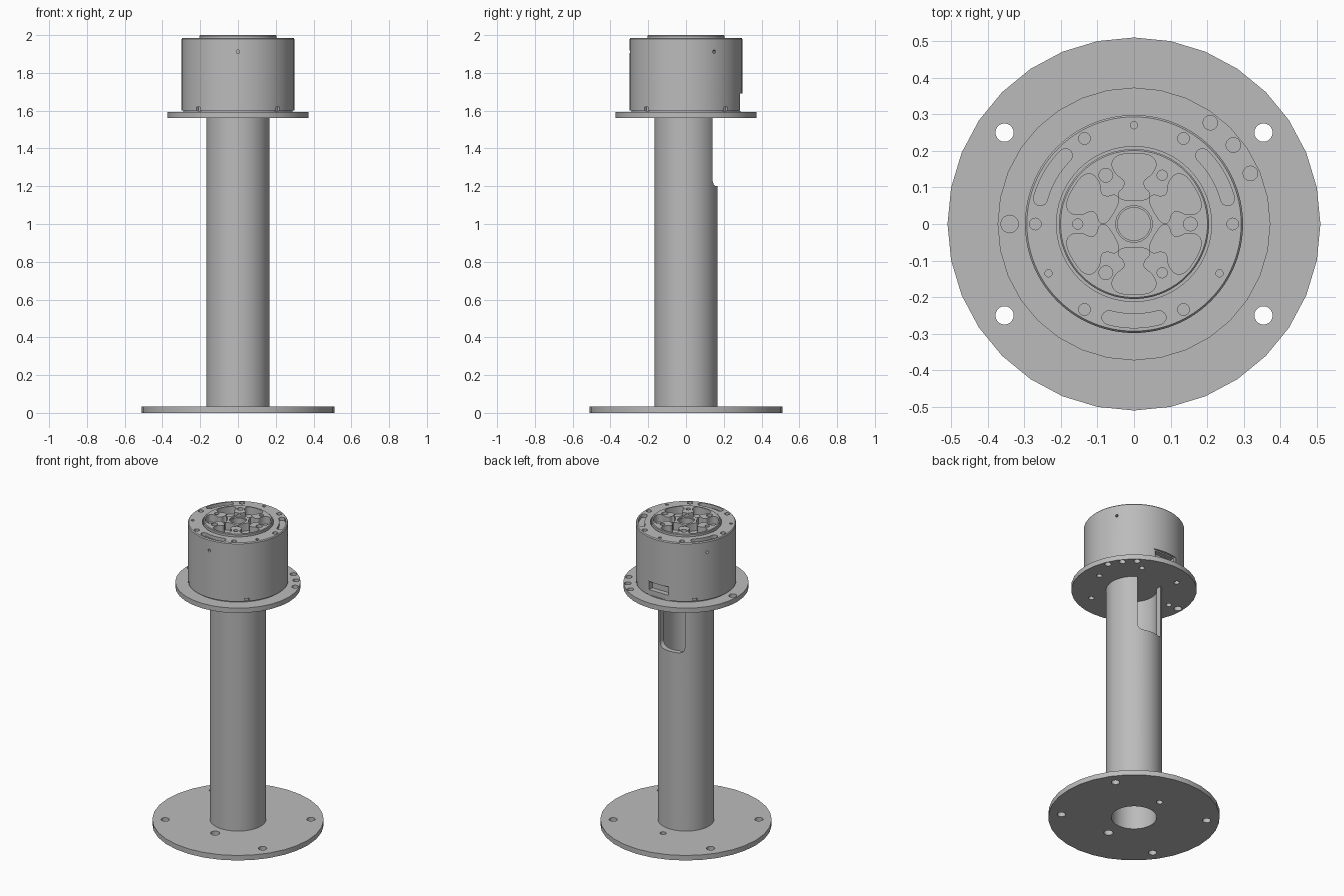
import bpy, bmesh
from math import sin, cos, pi, radians
from mathutils import Matrix

cube = bpy.data.objects.get("Cube")
if cube:
    bpy.data.objects.remove(cube, do_unlink=True)

grey = bpy.data.materials.new("machined grey")
grey.use_nodes = True
colour = (0.5, 0.5, 0.5, 1)
grey.diffuse_color = colour
grey.node_tree.nodes["Principled BSDF"].inputs["Base Color"].default_value = colour


def loft(bm, rings, matrix=None):
    """Solid from stacked rings of points, capped at both ends."""
    loops = [[bm.verts.new(p) for p in ring] for ring in rings]
    n = len(loops[0])
    faces = [bm.faces.new(loops[0][::-1]), bm.faces.new(loops[-1])]
    for low, high in zip(loops, loops[1:]):
        for i in range(n):
            j = (i + 1) % n
            faces.append(bm.faces.new((low[i], low[j], high[j], high[i])))
    bmesh.ops.recalc_face_normals(bm, faces=faces)
    if matrix:
        bmesh.ops.transform(bm, matrix=matrix, verts=[v for loop in loops for v in loop])


def circle(r, n, x=0, y=0):
    return [(x + r * cos(2 * pi * i / n), y + r * sin(2 * pi * i / n)) for i in range(n)]


def lathe(bm, profile, n, matrix=None):
    loft(bm, [[(x, y, z) for x, y in circle(r, n)] for r, z in profile], matrix)


def prism(bm, points, z0, z1, matrix=None):
    loft(bm, [[(x, y, z) for x, y in points] for z in (z0, z1)], matrix)


def rect(x0, x1, y0, y1):
    return [(x0, y0), (x1, y0), (x1, y1), (x0, y1)]


def smooth_loop(points, rounds=2):
    for _ in range(rounds):
        out = []
        for i, (x, y) in enumerate(points):
            u, v = points[(i + 1) % len(points)]
            out += [(x * .75 + u * .25, y * .75 + v * .25), (x * .25 + u * .75, y * .25 + v * .75)]
        points = out
    return points


def polar(r, degrees):
    return r * cos(radians(degrees)), r * sin(radians(degrees))


def arc_slot(r, w, half, mid):
    """Curved slot outline with round ends."""
    steps = [half * (i / 6 - 1) for i in range(13)]
    points = [polar(r + w, mid + a) for a in steps]
    for end, inside in ((half, False), (-half, True)):
        cx, cy = polar(r, mid + end)
        start = mid + end + (180 if inside else 0)
        for k in range(1, 6):
            dx, dy = polar(w, start + k * 30)
            points.append((cx + dx, cy + dy))
        if not inside:
            points += [polar(r - w, mid - a) for a in steps]
    return points


def spin(degrees):
    return Matrix.Rotation(radians(degrees), 4, 'Z')


def make(name, bm):
    mesh = bpy.data.meshes.new(name)
    bm.to_mesh(mesh)
    bm.free()
    mesh.materials.append(grey)
    obj = bpy.data.objects.new(name, mesh)
    bpy.context.scene.collection.objects.link(obj)
    return obj


def turned(name, profile, n):
    bm = bmesh.new()
    lathe(bm, profile, n)
    return make(name, bm)


def cut(obj, bm):
    """Subtract the solids in bm from obj."""
    cutter = make("cutter", bm)
    cutter.hide_render = True
    mod = obj.modifiers.new("cut", 'BOOLEAN')
    mod.operation = 'DIFFERENCE'
    mod.solver = 'EXACT'
    mod.object = cutter
    bpy.context.view_layer.update()
    graph = bpy.context.evaluated_depsgraph_get()
    mesh = bpy.data.meshes.new_from_object(obj.evaluated_get(graph))
    obj.modifiers.clear()
    obj.data = mesh
    bpy.data.objects.remove(cutter, do_unlink=True)


# Base plate with bore, corner holes and two cable holes
base = turned("base_plate", [(.51, 0), (.51, .033)], 32)
bm = bmesh.new()
prism(bm, circle(.135, 48), -.1, .1)
for sx in (-1, 1):
    for sy in (-1, 1):
        prism(bm, circle(.025, 20, sx * .354, sy * .25), -.1, .1)
prism(bm, circle(.028, 20, 0, -.237), -.1, .1)
prism(bm, circle(.019, 20, 0, .237), -.1, .1)
cut(base, bm)

# Hollow column with a rounded opening at the back
column = turned("column_tube", [(.167, .033), (.167, 1.561)], 48)
bm = bmesh.new()
prism(bm, circle(.135, 48), 0, 1.7)
cut(column, bm)
bm = bmesh.new()
r, side, low = .035, .09, 1.2
opening = [(side, 1.7), (-side, 1.7)]
for k in range(7):
    dx, dz = polar(r, 180 + 15 * k)
    opening.append((r - side + dx, low + r + dz))
for k in range(7):
    dx, dz = polar(r, 270 + 15 * k)
    opening.append((side - r + dx, low + r + dz))
loft(bm, [[(x, y, z) for x, z in opening] for y in (.04, .3)])
cut(column, bm)

# Mounting flange
flange = turned("mounting_flange", [(.373, 1.561), (.373, 1.593)], 32)
bm = bmesh.new()
for angle in (53, 38.5, 23.5):
    prism(bm, circle(.02, 20, *polar(.347, angle)), 1.5, 1.7)
prism(bm, circle(.024, 20, -.34, 0), 1.5, 1.7)
for k in range(6):
    prism(bm, circle(.017, 16, *polar(.27, 60 * k)), 1.5, 1.7)
cut(flange, bm)

# Motor housing with a thin recessed foot
housing = turned("motor_housing", [(.288, 1.593), (.288, 1.601), (.298, 1.601),
                                   (.298, 1.98), (.293, 1.986)], 96)
bm = bmesh.new()
prism(bm, circle(.212, 72), 1.93, 2.1)
for k in range(6):
    prism(bm, circle(.016, 16, *polar(.27, 60 * k)), 1.94, 2.1)
for angle in (30, 150, 270):
    prism(bm, arc_slot(.265, .019, 15, angle), 1.965, 2.1)
    # side set screw holes, and face screw holes opposite
    lathe(bm, [(.009, .27), (.009, .4)], 12,
          Matrix.Translation((0, 0, 1.912)) @ spin(angle) @ Matrix.Rotation(pi / 2, 4, 'Y'))
    prism(bm, circle(.01, 12, *polar(.27, angle + 60)), 1.95, 2.1)
for k in range(4):
    prism(bm, rect(.28, .4, -.014, .014), 1.597, 1.62, spin(45 + 90 * k))
prism(bm, rect(-.085, .085, .282, .4), 1.597, 1.69)
cut(housing, bm)

# Connector pocket at the back
bm = bmesh.new()
prism(bm, rect(-.07, .07, .25, .4), 1.63, 1.682)
cut(housing, bm)

# Output rotor with spoked face
rotor = turned("output_rotor", [(.205, 1.92), (.205, 1.996), (.201, 2)], 72)
half = [(.04, .193), (.064, .17), (.052, .137), (.025, .12), (.027, .1), (.046, .084), (.036, .064)]
petal = smooth_loop(half + [(-x, y) for x, y in reversed(half)])
bm = bmesh.new()
prism(bm, circle(.05, 32), 1.95, 2.1)
for k in range(6):
    prism(bm, petal, 1.95, 2.1, spin(60 * k))
    prism(bm, circle(.014 if k % 2 else .019, 16, *polar(.154, 60 * k)), 1.95, 2.1)
cut(rotor, bm)

# Thin bushing in the rotor bore
bush = turned("rotor_bushing", [(.05, 1.95), (.05, 1.99)], 32)
bm = bmesh.new()
prism(bm, circle(.045, 32), 1.955, 2.1)
cut(bush, bm)

# Smooth curved walls, keep edges crisp
parts = [base, column, flange, housing, rotor, bush]
for obj in bpy.context.selected_objects:
    obj.select_set(False)
for obj in parts:
    obj.select_set(True)
bpy.context.view_layer.objects.active = base
bpy.ops.object.shade_smooth_by_angle(angle=radians(30))
